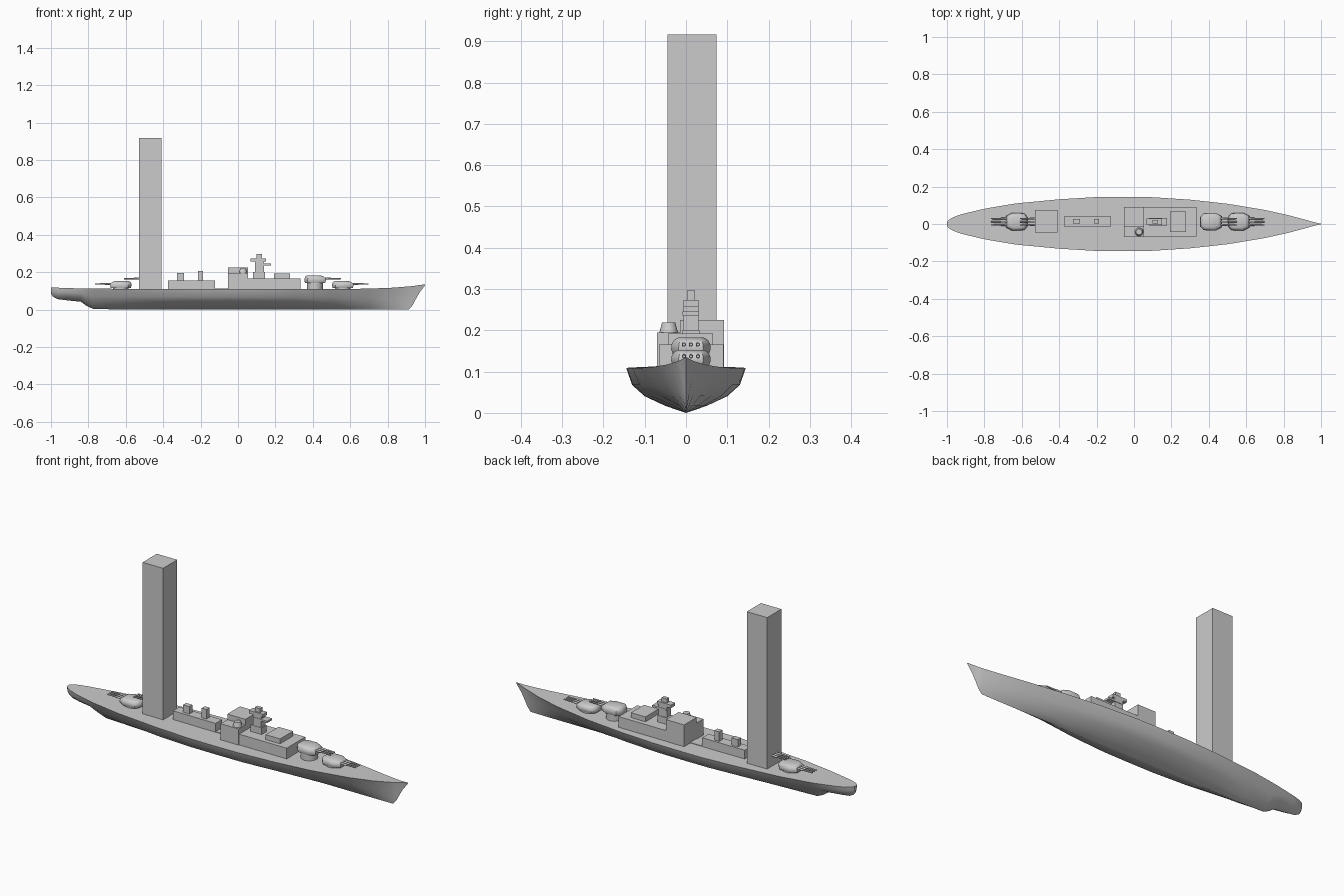
import bpy, bmesh, math
from mathutils import Vector, Matrix

if "Cube" in bpy.data.objects:
    bpy.data.objects.remove(bpy.data.objects["Cube"])

CY = 0.012  # centre line of the deck fittings


def finish(name, bm, smooth=None):
    bmesh.ops.recalc_face_normals(bm, faces=bm.faces)
    mesh = bpy.data.meshes.new(name)
    bm.to_mesh(mesh)
    bm.free()
    ob = bpy.data.objects.new(name, mesh)
    bpy.context.collection.objects.link(ob)
    if smooth:
        bpy.ops.object.select_all(action='DESELECT')
        ob.select_set(True)
        bpy.context.view_layer.objects.active = ob
        bpy.ops.object.shade_smooth_by_angle(angle=math.radians(smooth))
    return ob


def box(name, x0, x1, y0, y1, z0, z1):
    bm = bmesh.new()
    m = Matrix.Translation(((x0 + x1) / 2, (y0 + y1) / 2, (z0 + z1) / 2))
    bmesh.ops.create_cube(bm, size=1, matrix=m @ Matrix.Diagonal((x1 - x0, y1 - y0, z1 - z0, 1)))
    return finish(name, bm)


def cone(bm, r1, r2, a, b, segments):
    a, b = Vector(a), Vector(b)
    rot = (b - a).to_track_quat('Z', 'Y').to_matrix().to_4x4()
    bmesh.ops.create_cone(bm, cap_ends=True, segments=segments, radius1=r1, radius2=r2,
                          depth=(b - a).length, matrix=Matrix.Translation((a + b) / 2) @ rot)


def loft(bm, rings):
    rows = [[bm.verts.new(p) for p in r] for r in rings]
    n = len(rows[0])
    for a, b in zip(rows, rows[1:]):
        for i in range(n):
            j = (i + 1) % n
            bm.faces.new((a[i], a[j], b[j], b[i]))
    bm.faces.new(rows[0])
    bm.faces.new(rows[-1])


# Hull: stations of x, half width, keel z, deck z, fullness
stations = [
    (-1.0, .010, .085, .119, 1), (-.99, .022, .070, .118, 1), (-.965, .037, .056, .117, 1),
    (-.92, .053, .050, .115, 1), (-.84, .072, .042, .113, .9), (-.81, .079, .020, .112, .7),
    (-.775, .086, .004, .112, .55), (-.63, .110, 0, .111, .7), (-.40, .132, 0, .110, .95),
    (-.20, .144, 0, .109, 1), (-.05, .145, 0, .109, 1), (.10, .143, 0, .109, 1),
    (.30, .130, 0, .109, .9), (.50, .108, 0, .109, .65), (.70, .075, 0, .112, .4),
    (.83, .046, 0, .117, .2), (.915, .023, .001, .124, .1), (.935, .018, .025, .126, .1),
    (.95, .013, .055, .128, .1), (.97, .008, .090, .131, .2), (1.0, .001, .130, .135, .5)]
full = [(.002, 0), (.345, .155), (.69, .37), (.9, .62), (1, 1)]
fine = [.002, .12, .30, .52, 1]
rings = []
for x, hw, keel, deck, f in stations:
    half = [(hw * (fy * f + ny * (1 - f)), keel + (deck - keel) * t)
            for (fy, t), ny in zip(full, fine)]
    rings.append([(x, y, z) for y, z in half] + [(x, -y, z) for y, z in reversed(half)])
bm = bmesh.new()
loft(bm, rings)
finish("hull", bm, 35)


# Gun turrets: faceted house, round barbette and three barrels
def turret(name, x, z, d, height, base):
    plan = [(-.058, .024), (-.040, .045), (.025, .048), (.058, .030)]
    plan += [(px, -py) for px, py in reversed(plan)]
    levels = [(0, .92, 0), (.3, 1, 0), (.62, .97, 0), (.88, .84, -.003), (1, .66, -.006)]
    bm = bmesh.new()
    loft(bm, [[(x + d * (px * s + o), CY + py * s, z + height * t) for px, py in plan]
              for t, s, o in levels])
    finish(name + "_house", bm, 40)
    bm = bmesh.new()
    cone(bm, .042, .042, (x, CY, base), (x, CY, z + .005), 24)
    finish(name + "_barbette", bm, 40)
    bm = bmesh.new()
    for k in (-1, 0, 1):
        y, bz = CY + k * .017, z + height * .58
        cone(bm, .0055, .005, (x + d * .04, y, bz), (x + d * .085, y, bz), 12)
        cone(bm, .0042, .0035, (x + d * .08, y, bz), (x + d * .138, y, bz), 12)
    finish(name + "_barrels", bm, 40)


turret("fore_low_turret", .56, .116, 1, .036, .10)
turret("fore_high_turret", .412, .143, 1, .039, .10)
turret("aft_low_turret", -.627, .116, -1, .036, .10)
turret("aft_high_turret", -.472, .143, -1, .039, .10)

# Tall block on the aft deck
box("tall_block", -.53, -.41, -.045, .074, .109, .917)

# Aft deckhouse with two vents
box("aft_deckhouse", -.374, -.05, -.013, .04, .10, .112)
box("aft_deckhouse_upper", -.374, -.123, -.013, .04, .10, .156)
box("vent_aft", -.325, -.288, .002, .028, .15, .195)
box("vent_fore", -.215, -.187, .002, .028, .15, .207)

# Main superstructure
box("superstructure_base", -.05, .333, -.066, .091, .10, .166)
box("bridge_block_low", -.053, .053, -.07, .092, .10, .195)
box("bridge_block_high", -.053, .053, -.014, .092, .19, .225)
box("fore_deckhouse", .193, .278, -.043, .066, .16, .192)
bm = bmesh.new()
cone(bm, .023, .016, (.027, -.042, .193), (.027, -.042, .219), 20)
finish("director_drum", bm, 40)

# Command mast with platforms
box("mast_pedestal", .08, .145, -.008, .033, .16, .201)
box("mast_column", .092, .14, -.006, .03, .195, .262)
box("mast_platform", .095, .177, -.008, .032, .236, .246)
box("mast_cap", .068, .15, -.006, .03, .258, .274)
box("mast_top", .098, .128, .002, .022, .27, .296)
